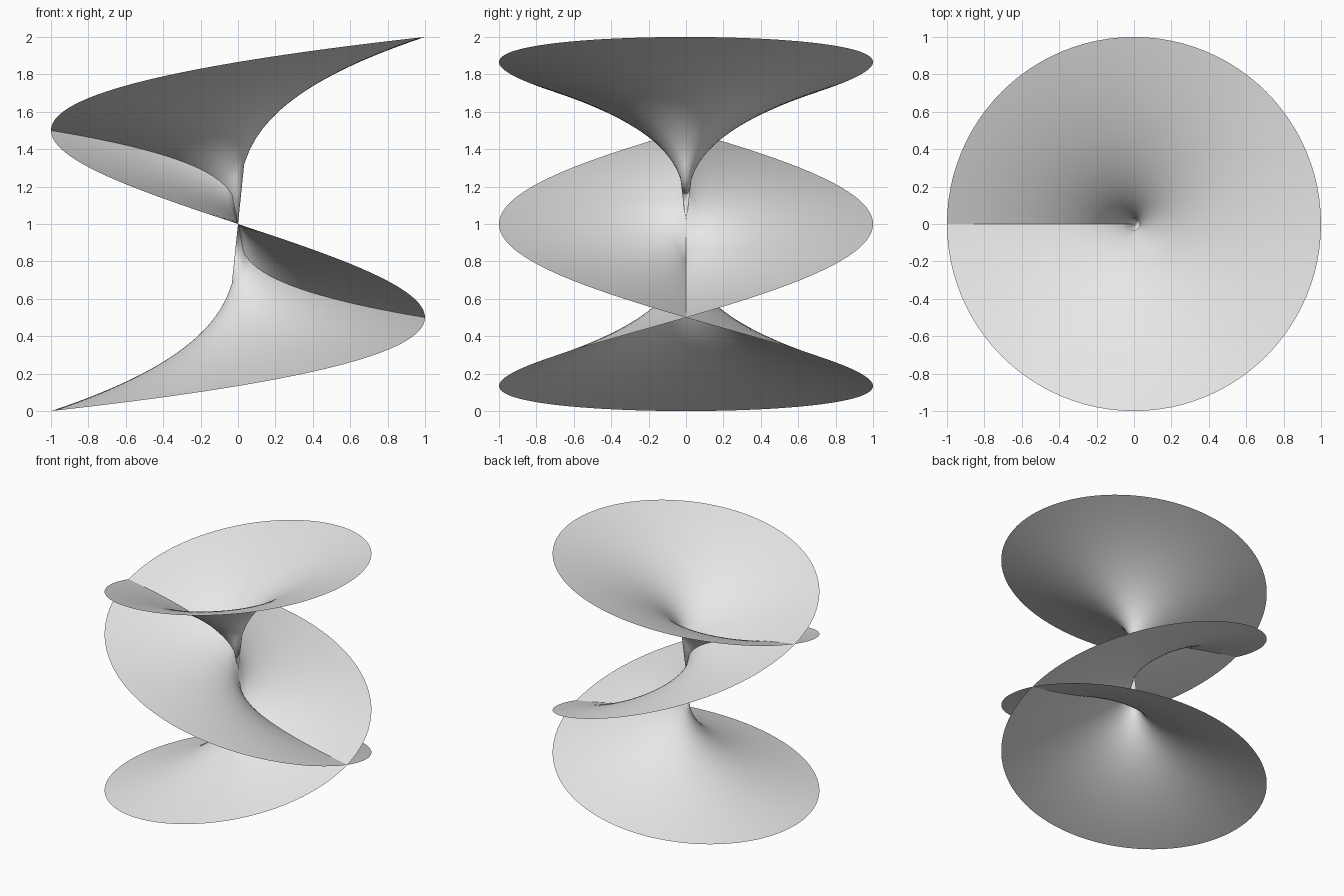
import bpy, bmesh, math

if "Cube" in bpy.data.objects:
    bpy.data.objects.remove(bpy.data.objects["Cube"])

RINGS = 30      # radial steps
STEPS = 288     # angular steps over three full turns

grey = bpy.data.materials.new("light grey")
grey.diffuse_color = (0.8, 0.8, 0.8, 1.0)
grey.use_nodes = True
grey.node_tree.nodes["Principled BSDF"].inputs["Base Color"].default_value = grey.diffuse_color


def sheet_point(r, angle):
    """Three-turn cube-root surface: height follows r^(1/3) * cos(angle / 3)."""
    return (r * math.cos(angle), r * math.sin(angle),
            1.0 + r ** (1 / 3) * math.cos(angle / 3))


# Triple-turn sheet, built as closed rings around a shared central point
bm = bmesh.new()
centre = bm.verts.new((0, 0, 1))
rings = [[bm.verts.new(sheet_point(i / RINGS, 6 * math.pi * j / STEPS))
          for j in range(STEPS)] for i in range(1, RINGS + 1)]

for j in range(STEPS):
    k = (j + 1) % STEPS
    bm.faces.new((centre, rings[0][j], rings[0][k]))
    for inner, outer in zip(rings, rings[1:]):
        bm.faces.new((inner[j], outer[j], outer[k], inner[k]))

for face in bm.faces:
    face.smooth = True

mesh = bpy.data.meshes.new("twisted_sheet")
bm.to_mesh(mesh)
bm.free()
mesh.materials.append(grey)
sheet = bpy.data.objects.new("twisted_sheet", mesh)
bpy.context.collection.objects.link(sheet)
